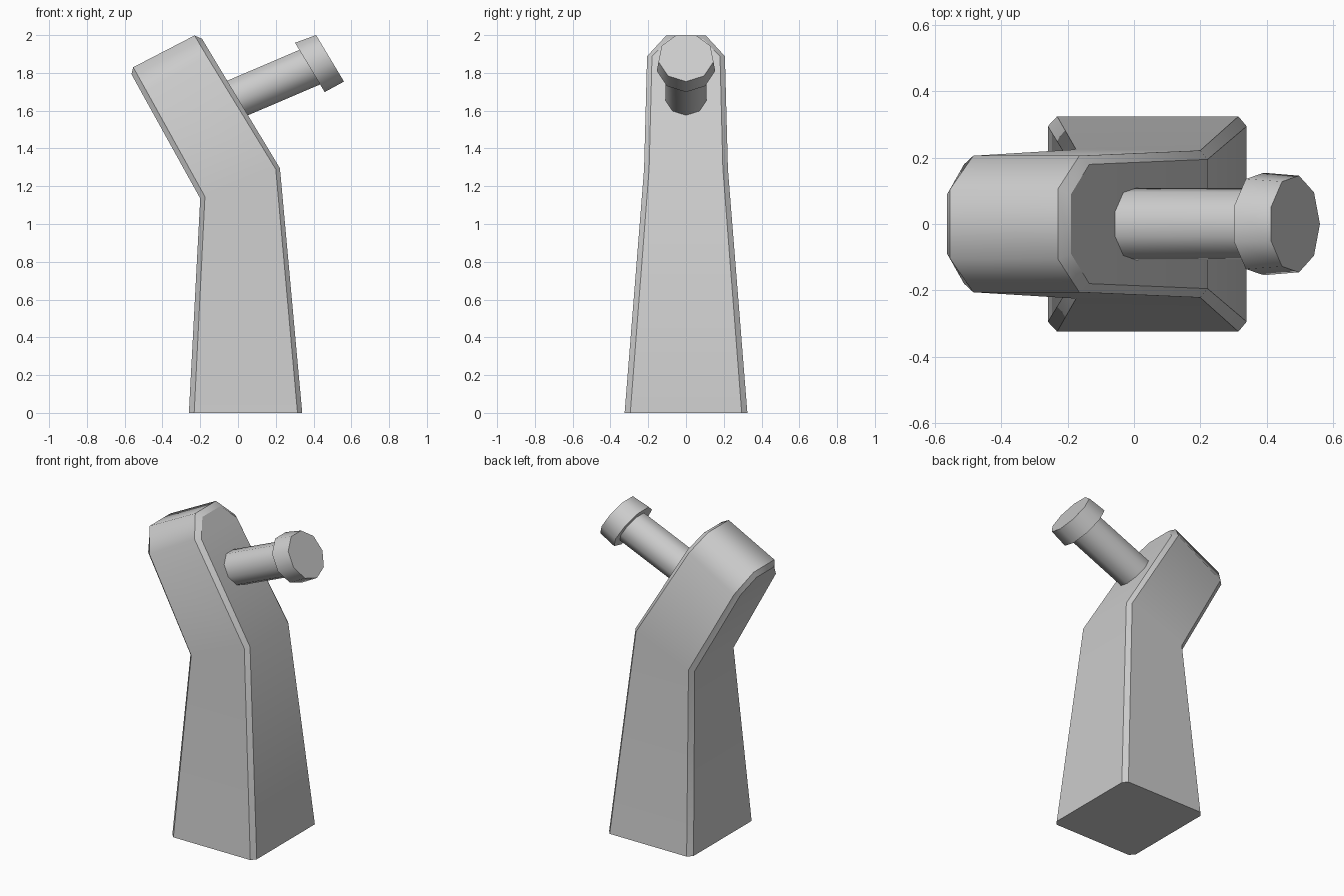
import bpy, bmesh
from math import sin, cos, radians, tau
from mathutils import Vector

if "Cube" in bpy.data.objects:
    bpy.data.objects.remove(bpy.data.objects["Cube"])


def loft(name, rings):
    """Skin closed rings together, cap both ends, keep ring edges crisp."""
    bm = bmesh.new()
    loops = [[bm.verts.new(p) for p in ring] for ring in rings]
    n = len(loops[0])
    for a, b in zip(loops, loops[1:]):
        for i in range(n):
            j = (i + 1) % n
            bm.faces.new((a[i], a[j], b[j], b[i]))
    # End caps as strips, so a bent cap still follows the outline
    for ring in (loops[0], loops[-1]):
        for i in range((n - 1) // 2):
            ids = dict.fromkeys((i, i + 1, n - 2 - i, n - 1 - i))
            bm.faces.new([ring[k] for k in ids])
    bmesh.ops.recalc_face_normals(bm, faces=bm.faces)
    for f in bm.faces:
        f.smooth = True
    for e in bm.edges:
        if e.calc_face_angle(0) > radians(60):
            e.smooth = False
    for ring in loops:
        for i in range(n):
            e = bm.edges.get((ring[i], ring[(i + 1) % n]))
            e.smooth = False
    mesh = bpy.data.meshes.new(name)
    bm.to_mesh(mesh)
    bm.free()
    obj = bpy.data.objects.new(name, mesh)
    bpy.context.collection.objects.link(obj)
    return obj


def mirrored(half):
    """Complete a half outline across y = 0."""
    return [(x, -y, z) for x, y, z in half] + [(x, y, z) for x, y, z in reversed(half)]


def nonagon(x, z, r):
    """Nine-sided ring parallel to the sloping face, one corner lowest."""
    down = Vector((0.515, 0, -0.857))
    side = Vector((0, 1, 0))
    return [Vector((x, 0, z)) + r * (cos(tau * i / 9) * down + sin(tau * i / 9) * side)
            for i in range(9)]


# Bent post: outlines from front face to back face (base, bend, shoulder, tip)
loft("bent_post", [mirrored(h) for h in (
    [(0.34, 0.295, 0), (0.222, 0.195, 1.295), (-0.135, 0.18, 1.888), (-0.19, 0.09, 1.98)],
    [(0.315, 0.325, 0), (0.20, 0.222, 1.29), (-0.165, 0.206, 1.888), (-0.23, 0.105, 1.998)],
    [(-0.232, 0.325, 0), (-0.175, 0.225, 1.145), (-0.485, 0.206, 1.705), (-0.555, 0.105, 1.83)],
    [(-0.26, 0.295, 0), (-0.20, 0.197, 1.135), (-0.513, 0.18, 1.70), (-0.564, 0.09, 1.793)],
)])

# Peg and its wider cap
loft("peg_shaft", [nonagon(-0.027, 1.66, 0.11), nonagon(0.385, 1.836, 0.11)])
loft("peg_cap", [nonagon(0.378, 1.833, 0.157), nonagon(0.485, 1.881, 0.148)])
